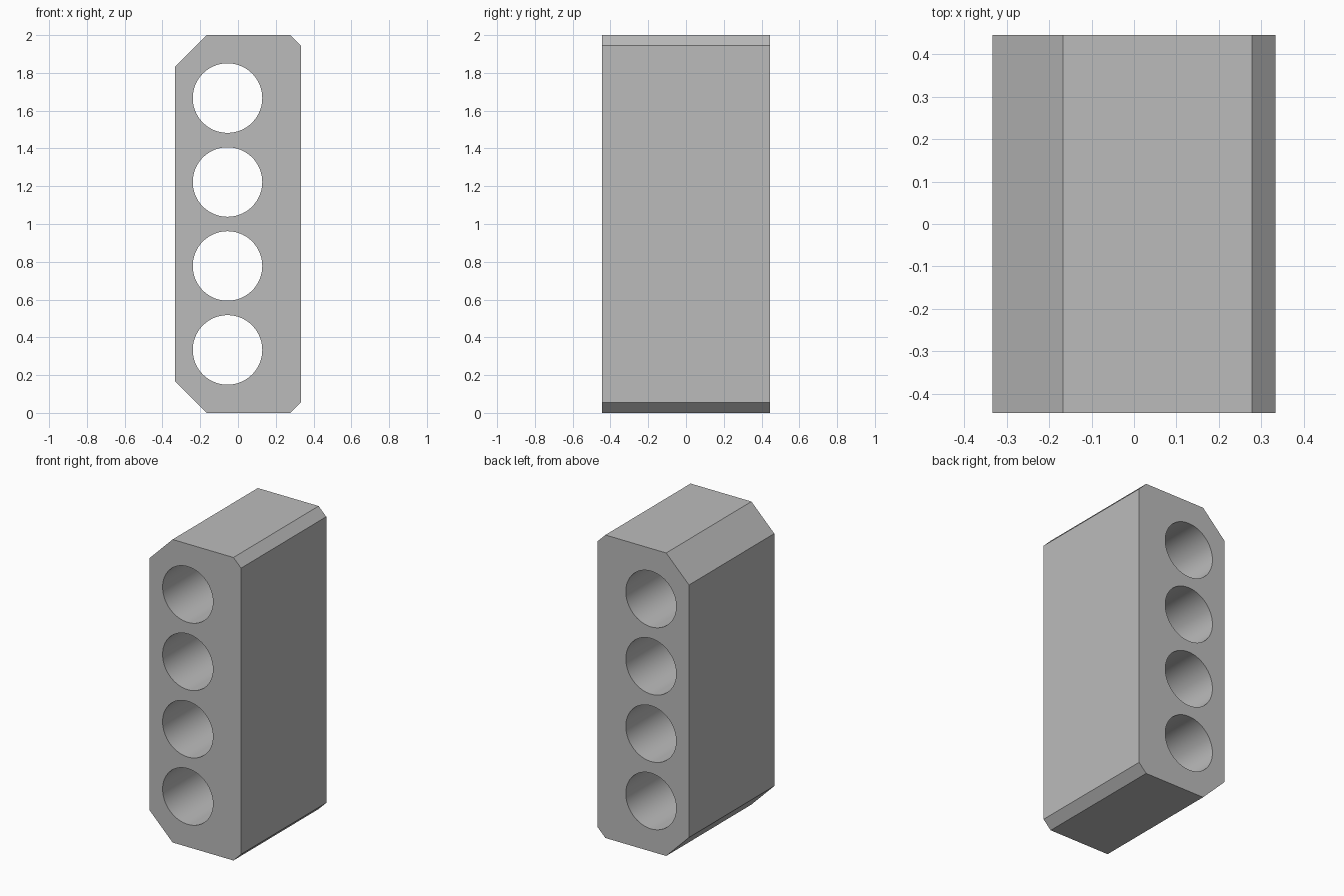
import bpy
import bmesh
import math
from mathutils import Matrix, Vector

cube = bpy.data.objects.get("Cube")
if cube:
    bpy.data.objects.remove(cube, do_unlink=True)

U = 1 / 18                       # design unit
HALF_W, HALF_D, HEIGHT = 6 * U, 8 * U, 36 * U
BIG, SMALL = 3 * U, U            # corner chamfers
HOLE_X, HOLE_R = -U, 0.184

grey = bpy.data.materials.new("grey")
grey.use_nodes = True
colour = (0.5, 0.5, 0.5, 1)
grey.diffuse_color = colour
grey.node_tree.nodes["Principled BSDF"].inputs["Base Color"].default_value = colour


def make_object(name, bm):
    bmesh.ops.recalc_face_normals(bm, faces=bm.faces)
    mesh = bpy.data.meshes.new(name)
    bm.to_mesh(mesh)
    bm.free()
    mesh.materials.append(grey)
    obj = bpy.data.objects.new(name, mesh)
    bpy.context.collection.objects.link(obj)
    return obj


# Chamfered block: eight-sided profile extruded front to back
lower = [(-HALF_W, BIG), (-HALF_W + BIG, 0), (HALF_W - SMALL, 0), (HALF_W, SMALL)]
profile = lower + [(x, HEIGHT - z) for x, z in reversed(lower)]
bm = bmesh.new()
face = bm.faces.new([bm.verts.new((x, -HALF_D, z)) for x, z in profile])
ext = bmesh.ops.extrude_face_region(bm, geom=[face])
verts = [v for v in ext["geom"] if isinstance(v, bmesh.types.BMVert)]
bmesh.ops.translate(bm, verts=verts, vec=Vector((0, 2 * HALF_D, 0)))
block = make_object("drilled_block", bm)

# Four round through holes, evenly spaced up the block
bm = bmesh.new()
for i in range(4):
    place = Matrix.Translation((HOLE_X, 0, (6 + 8 * i) * U))
    bmesh.ops.create_cone(bm, cap_ends=True, segments=96, radius1=HOLE_R,
                          radius2=HOLE_R, depth=4 * HALF_D,
                          matrix=place @ Matrix.Rotation(math.pi / 2, 4, "X"))
cutter = make_object("hole_cutter", bm)
cutter.hide_render = True

# Cut the holes, then discard the cutter
bpy.ops.object.select_all(action="DESELECT")
bpy.context.view_layer.objects.active = block
block.select_set(True)
cut = block.modifiers.new("holes", "BOOLEAN")
cut.operation = "DIFFERENCE"
cut.solver = "EXACT"
cut.object = cutter
bpy.ops.object.modifier_apply(modifier=cut.name)
bpy.data.objects.remove(cutter, do_unlink=True)

# Smooth bores, crisp outer edges
bpy.ops.object.shade_smooth_by_angle(angle=math.radians(30))
